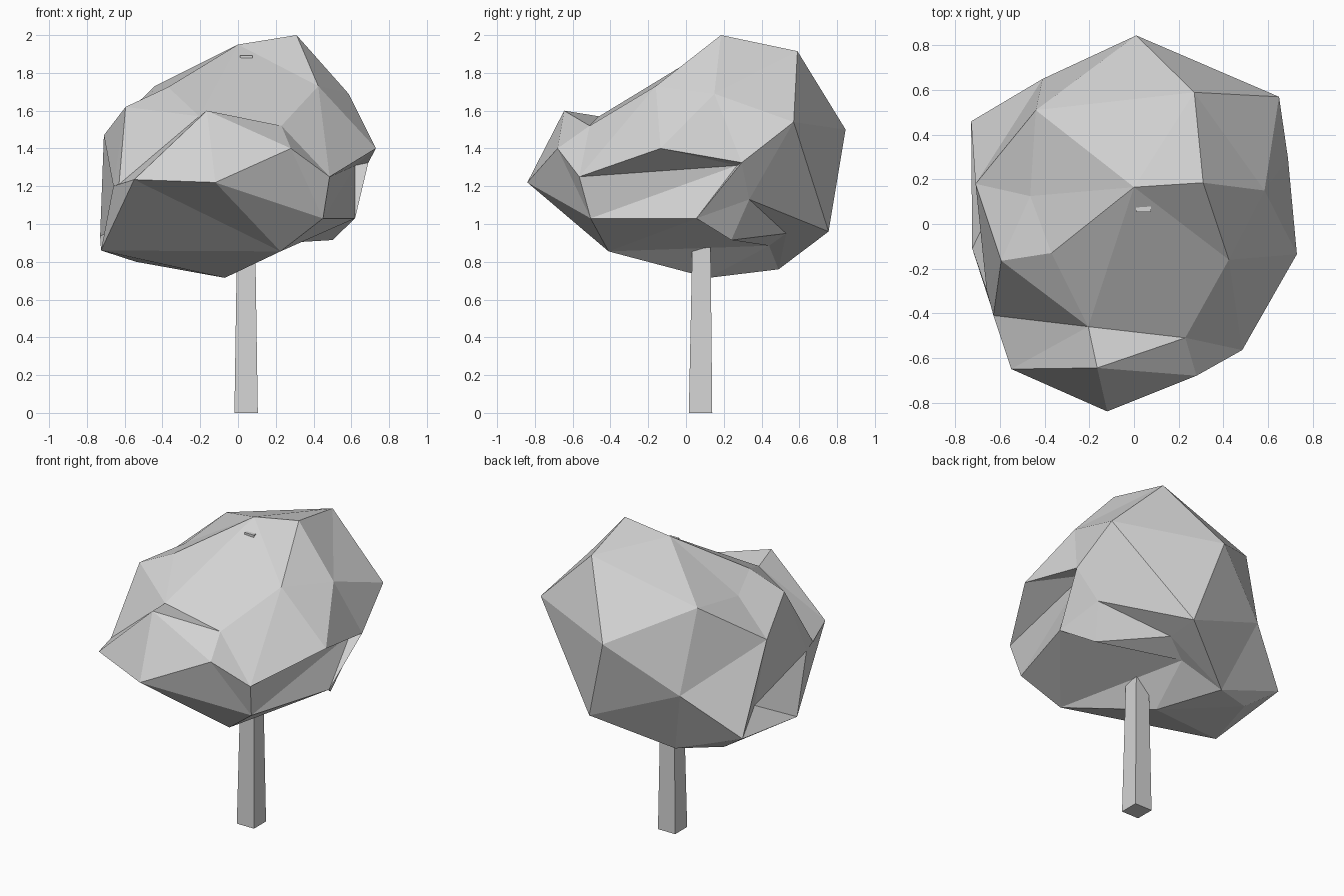
import bpy
import bmesh
from mathutils import Vector

cube = bpy.data.objects.get("Cube")
if cube:
    bpy.data.objects.remove(cube, do_unlink=True)


def make_material(name, colour):
    mat = bpy.data.materials.new(name)
    mat.use_nodes = True
    mat.diffuse_color = colour
    mat.node_tree.nodes["Principled BSDF"].inputs["Base Color"].default_value = colour
    return mat


def make_object(name, bm, mat):
    mesh = bpy.data.meshes.new(name)
    bm.to_mesh(mesh)
    bm.free()
    mesh.materials.append(mat)
    obj = bpy.data.objects.new(name, mesh)
    bpy.context.collection.objects.link(obj)
    return obj


grey = make_material("plain grey", (0.66, 0.66, 0.66, 1.0))

# Corners of the irregular crown, grouped from the top down
summit = [(0, .165, 1.95), (.31, .185, 2), (.27, .59, 1.915), (-.44, .51, 1.73),
          (-.465, .125, 1.67), (-.37, -.13, 1.725), (.425, -.16, 1.73), (.585, .15, 1.69)]
shoulder = [(-.205, -.46, 1.57), (.23, -.51, 1.52), (-.165, -.645, 1.6), (-.595, -.165, 1.62),
            (-.71, .18, 1.47), (.01, .845, 1.5), (.65, .57, 1.54), (.73, -.135, 1.4), (.28, -.68, 1.4)]
waist = [(.485, -.565, 1.25), (-.12, -.84, 1.22), (-.55, -.65, 1.235), (-.41, .65, 1.2),
         (.69, .295, 1.325), (.56, .335, 1.13), (.62, .055, 1.03), (.45, -.505, 1.03)]
underside = [(-.725, -.11, .86), (-.73, .46, .935), (.17, .755, .96), (.5, .24, .915),
             (-.54, .375, .8), (-.265, .49, .76), (.225, -.41, .855), (-.07, .12, .715)]
places = {corner: corner for corner in summit + shoulder + waist + underside}

# Corners folded into hollows: where they are wrapped, then where they end up
places.update({
    (.66, -.05, 1.2): (.62, .27, 1.31),     # hollow under the left shoulder
    (.25, .5, .9): (.16, .53, .95),         # hollow at the back
    (.25, .25, .8): (0, .44, .885),         # hollow beside the trunk
    (-.68, -.45, 1.4): (-.63, -.41, 1.21),  # crease on the right
    (-.7, -.3, 1.15): (-.66, -.3, 1.2),
    (-.7, -.05, 1.05): (-.6, .15, 1),
})

# Crown: wrap faces around the corner directions, then pull corners to place
centre = Vector((0, .05, 1.25))
bm = bmesh.new()
corners = {bm.verts.new((Vector(wrap) - centre).normalized()): place
           for wrap, place in places.items()}
bmesh.ops.convex_hull(bm, input=list(bm.verts))
bmesh.ops.recalc_face_normals(bm, faces=bm.faces)
for vert, place in corners.items():
    vert.co = place
make_object("crown", bm, grey)

# Trunk: tapered square post whose tip just breaks the crown
bm = bmesh.new()
bmesh.ops.create_cube(bm, size=1)
for vert in bm.verts:
    top = vert.co.z > 0
    width = .066 if top else .124
    middle = .087 if top else .077
    vert.co = Vector((.043 + vert.co.x * width, middle + vert.co.y * width, 1.893 if top else 0))
make_object("trunk", bm, grey)
